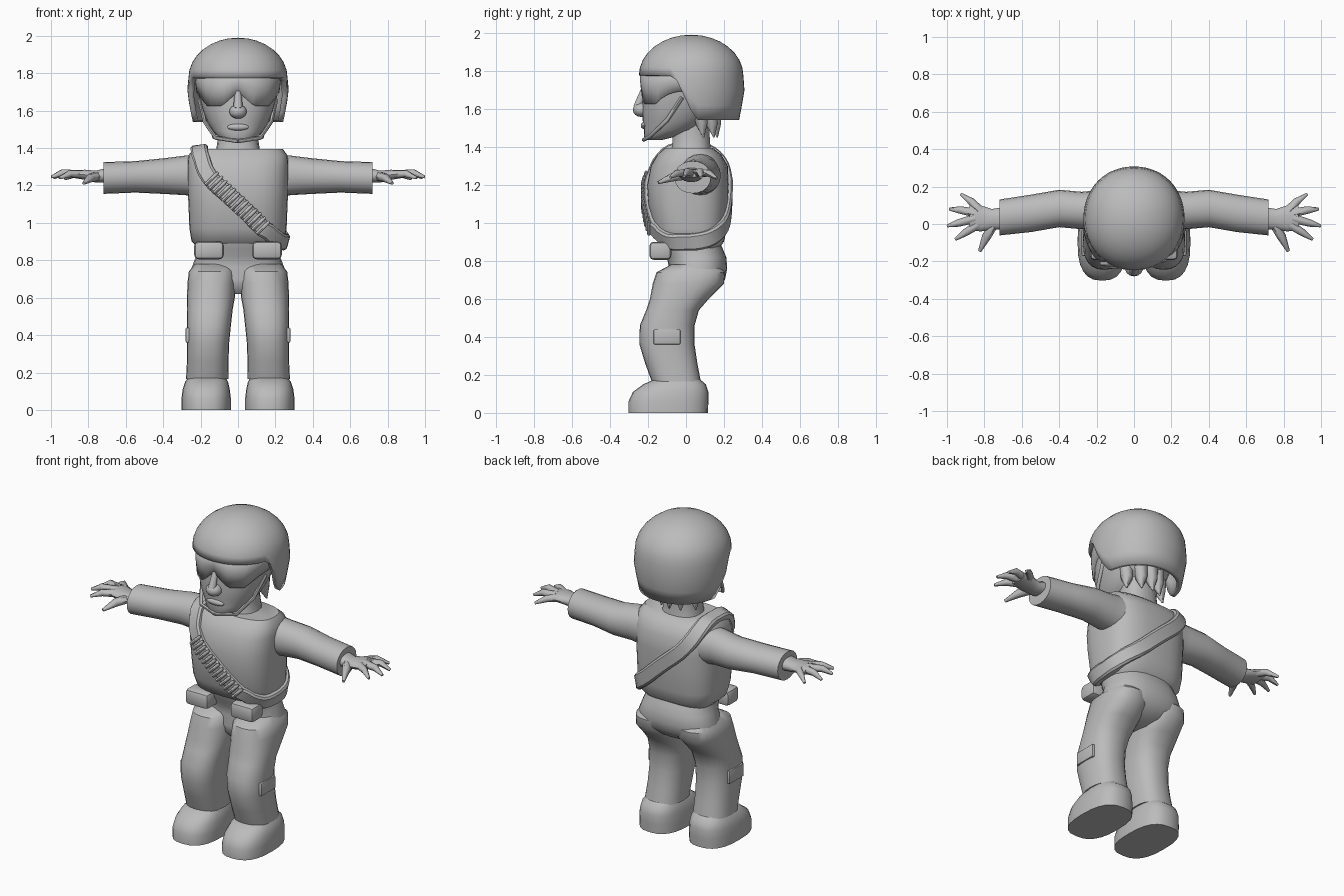
import bpy, bmesh, math
from mathutils import Vector
from mathutils.bvhtree import BVHTree

if "Cube" in bpy.data.objects:
    bpy.data.objects.remove(bpy.data.objects["Cube"])

GREY = bpy.data.materials.new("plain grey")
GREY.diffuse_color = (0.5, 0.5, 0.5, 1)
GREY.use_nodes = True
GREY.node_tree.nodes["Principled BSDF"].inputs["Base Color"].default_value = GREY.diffuse_color


def finish(ob, mirror=False, angle=40):
    if not ob.data.materials:
        ob.data.materials.append(GREY)
    if mirror:
        ob.modifiers.new("mirror", 'MIRROR')
    bpy.ops.object.select_all(action='DESELECT')
    ob.select_set(True)
    bpy.context.view_layer.objects.active = ob
    bpy.ops.object.shade_smooth_by_angle(angle=math.radians(angle))
    return ob


def from_bmesh(name, bm, mirror=False, angle=40):
    bmesh.ops.remove_doubles(bm, verts=bm.verts, dist=0.0005)
    bmesh.ops.recalc_face_normals(bm, faces=bm.faces)
    me = bpy.data.meshes.new(name)
    bm.to_mesh(me)
    bm.free()
    ob = bpy.data.objects.new(name, me)
    bpy.context.collection.objects.link(ob)
    return finish(ob, mirror, angle)


def sup(a, power):
    c, s = math.cos(a), math.sin(a)
    return (math.copysign(abs(c) ** (2 / power), c), math.copysign(abs(s) ** (2 / power), s))


def skin(bm, rows, close_rows=False, caps=True):
    rows = [[bm.verts.new(p) for p in r] for r in rows]
    n = len(rows[0])
    pairs = list(zip(rows, rows[1:])) + ([(rows[-1], rows[0])] if close_rows else [])
    for a, b in pairs:
        for i in range(n):
            j = (i + 1) % n
            bm.faces.new((a[i], a[j], b[j], b[i]))
    if caps:
        bm.faces.new(rows[0])
        bm.faces.new(rows[-1])


def loft(name, rings, axis='z', power=2.4, n=24, mirror=False):
    """rings: (position on axis, centre u, radius u, low v, high v)"""
    rows = []
    for t, cu, ru, lo, hi in rings:
        row = []
        for i in range(n):
            c, s = sup(2 * math.pi * i / n, power)
            u, v = cu + ru * c, (lo + hi) / 2 + (hi - lo) / 2 * s
            row.append((u, v, t) if axis == 'z' else (t, u, v))
        rows.append(row)
    bm = bmesh.new()
    skin(bm, rows)
    return from_bmesh(name, bm, mirror)


def tube(name, pts, mirror=False):
    """pts: (x, y, z, radius)"""
    cu = bpy.data.curves.new(name, 'CURVE')
    cu.dimensions = '3D'
    cu.bevel_depth, cu.bevel_resolution, cu.use_fill_caps = 1, 1, True
    sp = cu.splines.new('POLY')
    sp.points.add(len(pts) - 1)
    for p, (x, y, z, r) in zip(sp.points, pts):
        p.co, p.radius = (x, y, z, 1), r
    ob = bpy.data.objects.new(name, cu)
    bpy.context.collection.objects.link(ob)
    bpy.ops.object.select_all(action='DESELECT')
    ob.select_set(True)
    bpy.context.view_layer.objects.active = ob
    bpy.ops.object.convert(target='MESH')
    ob = bpy.context.view_layer.objects.active
    return finish(ob, mirror, 60)


def box(name, loc, size, bevel, mirror=False):
    bm = bmesh.new()
    bmesh.ops.create_cube(bm, size=1)
    for v in bm.verts:
        v.co = Vector(loc) + Vector(a * b for a, b in zip(v.co, size))
    bmesh.ops.bevel(bm, geom=bm.edges[:], offset=bevel, segments=2, affect='EDGES', profile=0.5)
    return from_bmesh(name, bm, mirror)


def ball(name, loc, size):
    bm = bmesh.new()
    bmesh.ops.create_uvsphere(bm, u_segments=14, v_segments=8, radius=1)
    for v in bm.verts:
        v.co = Vector(loc) + Vector(a * b for a, b in zip(v.co, size))
    return from_bmesh(name, bm)


# Body
torso = loft("torso", [(.865, 0, .21, -.09, .17), (.9, 0, .248, -.15, .2), (.97, 0, .26, -.18, .215),
                       (1.1, 0, .265, -.2, .222), (1.2, 0, .27, -.205, .225), (1.3, 0, .27, -.185, .22),
                       (1.36, 0, .265, -.15, .185), (1.395, 0, .24, -.11, .14)], power=2.8, n=32)
loft("hips", [(.62, 0, .07, -.06, .07), (.65, 0, .15, -.09, .15), (.7, 0, .25, -.1, .205),
              (.76, 0, .248, -.09, .217), (.82, 0, .225, -.1, .212), (.86, 0, .215, -.125, .195),
              (.92, 0, .21, -.14, .17)])
loft("trouser_legs", [(.78, .13, .1, -.08, .17), (.74, .138, .125, -.155, .205), (.68, .14, .13, -.175, .2),
                      (.6, .145, .128, -.19, .12), (.54, .15, .122, -.21, .068), (.46, .155, .118, -.243, .045),
                      (.36, .16, .113, -.245, .045), (.26, .162, .111, -.215, .06),
                      (.165, .165, .113, -.18, .078)], mirror=True)
loft("boots", [(0, .17, .132, -.303, .115), (.06, .17, .132, -.303, .118), (.11, .17, .126, -.28, .118),
               (.15, .168, .115, -.225, .105), (.18, .165, .095, -.16, .07)], power=2.6, mirror=True)
box("knee_patches", (.262, -.1, .4), (.035, .14, .08), .006, True)
box("belt_pouches", (.155, -.135, .853), (.158, .115, .095), .022, True)

# Arms and hands
loft("sleeves", [(.2, .08, .1, 1.14, 1.365), (.28, .072, .1, 1.148, 1.36), (.4, .083, .1, 1.155, 1.345),
                 (.55, .057, .1, 1.162, 1.33), (.72, .035, .096, 1.155, 1.325)],
     axis='x', power=2.1, n=20, mirror=True)
loft("palms", [(.7, .03, .06, 1.215, 1.295), (.76, .025, .055, 1.215, 1.28), (.82, .03, .07, 1.23, 1.285),
               (.88, .035, .065, 1.24, 1.28)], axis='x', power=2.2, n=14, mirror=True)
for name, pts in {
    "little_finger": [(.82, .07, 1.26, .024), (.87, .12, 1.262, .02), (.925, .16, 1.235, .008)],
    "ring_finger": [(.85, .06, 1.262, .024), (.93, .075, 1.268, .02), (.987, .08, 1.24, .008)],
    "middle_finger": [(.85, .03, 1.262, .024), (.94, .005, 1.268, .02), (.998, -.01, 1.245, .008)],
    "index_finger": [(.83, 0, 1.26, .024), (.9, -.045, 1.262, .02), (.955, -.082, 1.24, .008)],
    "thumb": [(.75, .0, 1.25, .026), (.79, -.07, 1.24, .024), (.825, -.145, 1.212, .009)],
}.items():
    tube(name, pts, True)

# Head
loft("neck", [(1.35, 0, .13, -.09, .14), (1.4, 0, .115, -.075, .13), (1.47, 0, .105, -.07, .125),
              (1.6, 0, .11, -.07, .13)], n=18)
loft("head", [(1.435, 0, .06, -.21, -.13), (1.455, 0, .1, -.222, -.05), (1.49, 0, .135, -.222, .06),
              (1.54, 0, .165, -.228, .12), (1.6, 0, .19, -.232, .17), (1.68, 0, .21, -.228, .21),
              (1.8, 0, .22, -.22, .24)], power=2.2)
ball("nose", (0, -.235, 1.595), (.048, .045, .038))
tube("nose_bridge", [(0, -.222, 1.7, .018), (0, -.255, 1.61, .026)])
ball("lips", (0, -.222, 1.512), (.06, .016, .018))
for i, x in enumerate((-.12, -.06, 0, .06, .12)):
    y = .165 - x * x * 5
    tube("hair_lock_%d" % i, [(x, y - .02, 1.6, .045), (x, y - .01, 1.52, .035), (x * 1.1, y, 1.45, .004)])
tube("chin_strap", [(.205, -.02, 1.66, .011), (.178, -.1, 1.54, .011), (.12, -.19, 1.455, .011),
                    (.0, -.222, 1.437, .011)], True)

# Visor: wraparound band with a notch over the nose
bm = bmesh.new()
cols = []
for i in range(33):
    a = math.pi * (1 + i / 32)
    c, s = sup(a, 2.3)
    x, y = .228 * c, .02 + .262 * s
    k = abs(x)
    low = 1.70 - .075 * min(1, k / .09) + max(0, k - .17) * 1.2
    cols.append([bm.verts.new((x * f, y * f, z)) for z, f in ((low, .97), ((low + 1.8) / 2, 1), (1.8, 1))])
for a, b in zip(cols, cols[1:]):
    for j in range(2):
        bm.faces.new((a[j], b[j], b[j + 1], a[j + 1]))
visor = from_bmesh("visor", bm)
visor.modifiers.new("thickness", 'SOLIDIFY').thickness = .02

# Helmet: dome whose lower edge drops behind the face
bm = bmesh.new()
rows = []
N = 48
for r in range(12):
    row = []
    for i in range(N):
        c, s = sup(2 * math.pi * i / N, 2.1)
        if r < 9:                                   # dome
            e = math.pi / 2 * (1 - r / 8.0)
            f, z = max(math.cos(e), .001), 1.775 + .215 * math.sin(e)
        else:                                       # neck and ear guard
            drop = min(1, max(0, (.027 + .275 * s + .06) / .11))
            k = (r - 8) / 3 * drop
            f = 1 + .03 * math.sin(min(1, k * 2) * math.pi / 2) - .16 * max(0, k - .3)
            z = 1.775 - .235 * k
        row.append((.265 * f * c, .027 + .275 * f * s, z))
    rows.append(row)
skin(bm, rows, caps=False)
bmesh.ops.dissolve_degenerate(bm, dist=.0005, edges=bm.edges[:])
helmet = from_bmesh("helmet", bm, angle=35)
m = helmet.modifiers.new("thickness", 'SOLIDIFY')
m.thickness, m.offset = .03, -1

# Bandolier: path laid on the torso surface, swept with a flat section
key = [Vector(p) for p in (
    (-.205, .02, 1.41), (-.205, -.12, 1.37), (-.16, -.2, 1.25), (0, -.22, 1.1), (.14, -.2, .965),
    (.235, -.1, .9), (.26, .02, .895), (.235, .14, .925), (.13, .22, 1.01), (0, .235, 1.13),
    (-.14, .22, 1.26), (-.2, .14, 1.37))]
bm = bmesh.new()
bm.from_mesh(torso.data)
tree = BVHTree.FromBMesh(bm)
bm.free()
path, norms = [], []
K = len(key)
for i in range(K):
    p0, p1, p2, p3 = (key[(i + d) % K] for d in (-1, 0, 1, 2))
    for t in (0, .25, .5, .75):
        p = .5 * (2 * p1 + (p2 - p0) * t + (2 * p0 - 5 * p1 + 4 * p2 - p3) * t * t
                  + (3 * p1 - p0 - 3 * p2 + p3) * t ** 3)
        loc, nor, _, _ = tree.find_nearest(p)
        path.append(loc)
        norms.append(nor)
M = len(path)
rows = []
for i in range(M):
    nor = sum((norms[(i + d) % M] for d in range(-3, 4)), Vector()).normalized()
    tan = (path[(i + 1) % M] - path[i - 1]).normalized()
    w = tan.cross(nor).normalized() * .045
    rows.append([path[i] + w * a + nor * b for a, b in
                 ((-1, -.02), (-1, .012), (-.75, .022), (.75, .022), (1, .012), (1, -.02))])
bm = bmesh.new()
skin(bm, rows, close_rows=True, caps=False)
from_bmesh("bandolier_strap", bm)

# Cartridges across the front of the strap
for i in range(13):
    f = i / 12
    mid = Vector((-.14 + .275 * f, 0, 1.237 - .262 * f))
    loc = tree.ray_cast(Vector((mid.x, -1, mid.z)), Vector((0, 1, 0)))[0]
    mid.y = loc.y - .026
    d = Vector((.034, 0, .034))
    a, b, c = mid - d, mid + d * .6, mid + d
    tube("cartridge_%d" % i, [(*a, .011), (*b, .011), (*c, .006)])
